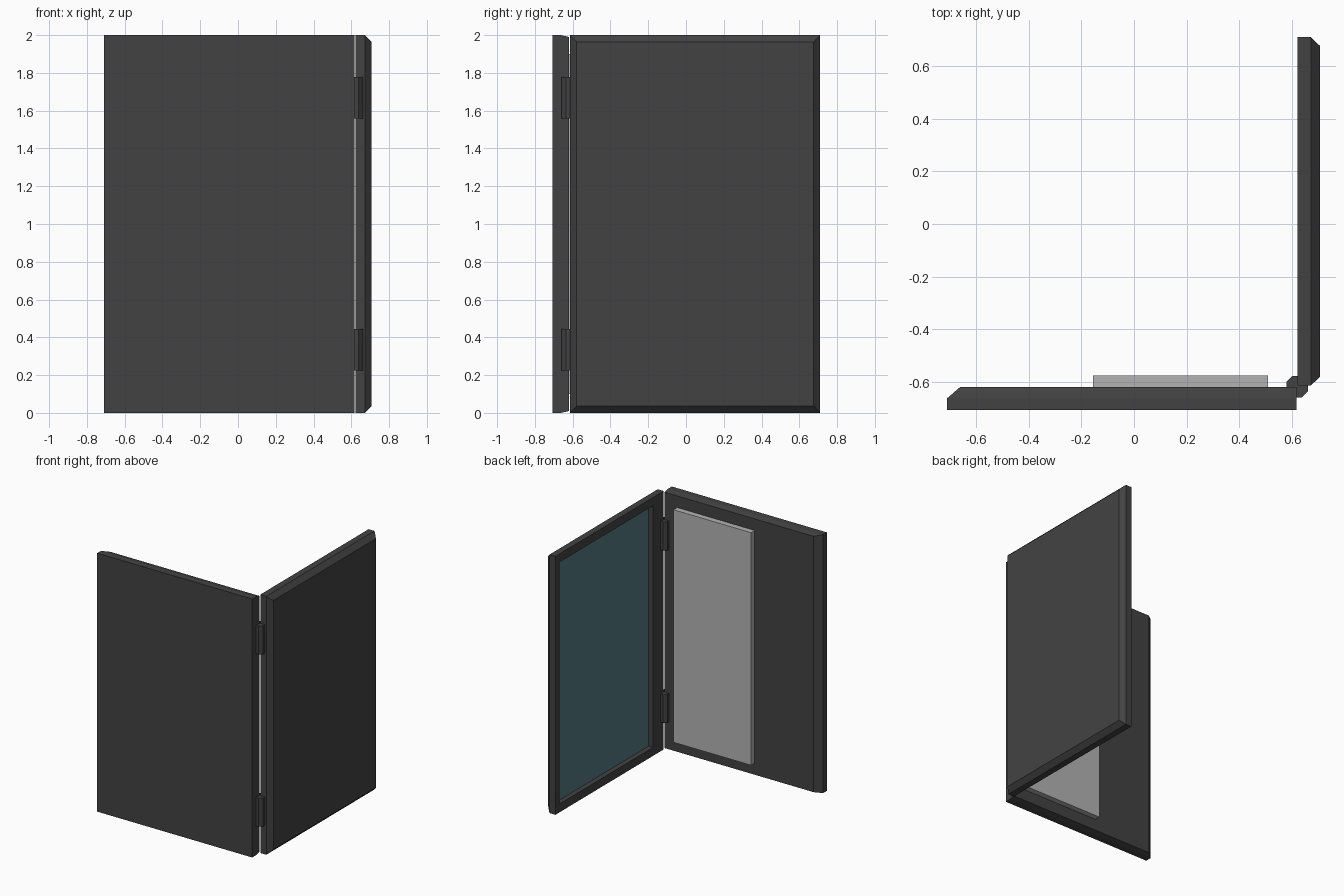
import bpy, bmesh
from math import pi

if "Cube" in bpy.data.objects:
    bpy.data.objects.remove(bpy.data.objects["Cube"])


def material(name, rgb):
    m = bpy.data.materials.new(name)
    m.diffuse_color = (*rgb, 1)
    m.use_nodes = True
    m.node_tree.nodes["Principled BSDF"].inputs["Base Color"].default_value = m.diffuse_color
    return m


DARK = material("dark_casing", (0.055, 0.055, 0.055))
GREY = material("light_grey", (0.45, 0.45, 0.45))
TEAL = material("teal_glass", (0.09, 0.2, 0.22))


def rect(x0, x1, z0, z1):
    return [(x0, z0), (x1, z0), (x1, z1), (x0, z1)]


def loft(name, sections, mat, place):
    """Bridge outlines given as (depth, points); place maps (u, depth, w) to xyz."""
    bm = bmesh.new()
    rings = [[bm.verts.new(place(u, d, w)) for u, w in pts] for d, pts in sections]
    n = len(rings[0])
    for a, b in zip(rings, rings[1:]):
        for i in range(n):
            j = (i + 1) % n
            bm.faces.new((a[i], a[j], b[j], b[i]))
    bm.faces.new(rings[0])
    bm.faces.new(rings[-1])
    bmesh.ops.recalc_face_normals(bm, faces=bm.faces)
    me = bpy.data.meshes.new(name)
    bm.to_mesh(me)
    bm.free()
    me.materials.append(mat)
    ob = bpy.data.objects.new(name, me)
    bpy.context.collection.objects.link(ob)
    return ob


def along_y(u, d, w):
    return (u, d, w)


def along_x(u, d, w):
    return (d, u, w)


def along_z(u, d, w):
    return (u, w, d)


# Keyboard half: slab whose inner face tapers at the free edge
loft("base_panel", [
    (-0.708, rect(-0.71, 0.617, 0, 2)),
    (-0.662, rect(-0.71, 0.617, 0, 2)),
    (-0.619, rect(-0.66, 0.617, 0.01, 1.99)),
], DARK, along_y)

# Raised pad on the inner face
loft("raised_pad", [
    (-0.63, rect(-0.155, 0.51, 0.1, 1.9)),
    (-0.575, rect(-0.155, 0.51, 0.1, 1.9)),
], GREY, along_y)

# Screen half: chamfered outside, recessed opening inside
opening = rect(-0.485, 0.66, 0.065, 1.935)
loft("screen_panel", [
    (0.661, opening),
    (0.621, opening),
    (0.621, rect(-0.614, 0.71, 0, 2)),
    (0.672, rect(-0.614, 0.71, 0, 2)),
    (0.708, rect(-0.58, 0.676, 0.036, 1.964)),
], DARK, along_x)

# Glass at the bottom of the recess
loft("screen_glass", [
    (0.665, opening),
    (0.659, opening),
], TEAL, along_x)

# Eight-sided hinge barrels on the fold line
r, c = 0.041, 0.018
octagon = [(r, -c), (r, c), (c, r), (-c, r), (-r, c), (-r, -c), (-c, -r), (c, -r)]
octagon = [(0.62 + x, -0.618 + y) for x, y in octagon]
for name, z0 in (("lower_hinge", 0.225), ("upper_hinge", 1.558)):
    loft(name, [(z0, octagon), (z0 + 0.22, octagon)], DARK, along_z)
